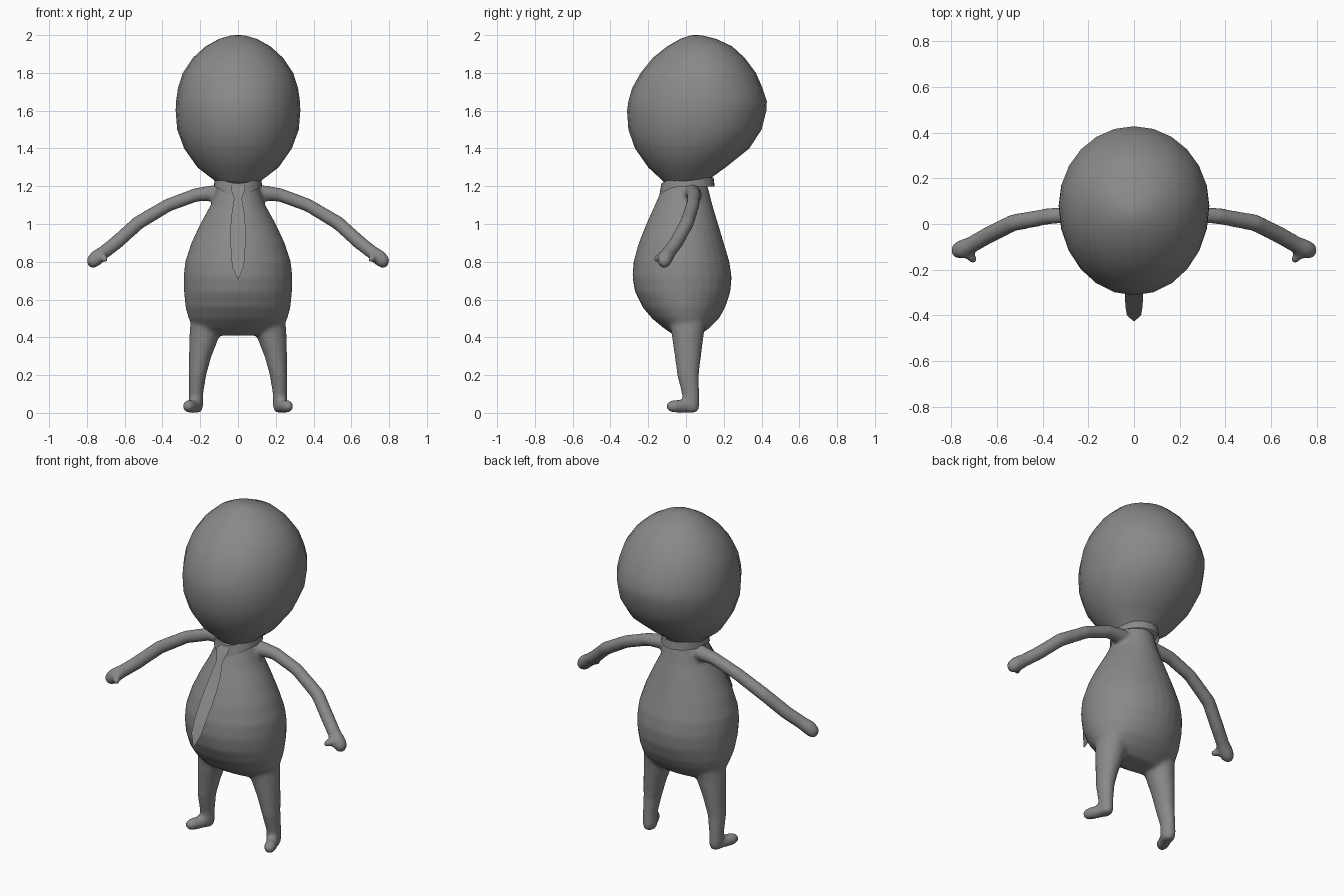
import bpy, bmesh, math
from mathutils import Vector

if "Cube" in bpy.data.objects:
    bpy.data.objects.remove(bpy.data.objects["Cube"])

grey = bpy.data.materials.new("grey")
grey.diffuse_color = (0.25, 0.25, 0.25, 1)
grey.use_nodes = True
grey.node_tree.nodes["Principled BSDF"].inputs["Base Color"].default_value = grey.diffuse_color


def finish(bm, name, smooth=True):
    bmesh.ops.recalc_face_normals(bm, faces=bm.faces)
    for f in bm.faces:
        f.smooth = smooth
    me = bpy.data.meshes.new(name)
    bm.to_mesh(me)
    bm.free()
    me.materials.append(grey)
    ob = bpy.data.objects.new(name, me)
    bpy.context.collection.objects.link(ob)
    return ob


def skin(bm, rings, caps=True):
    """Bridge a list of point rings into a closed surface."""
    vs = [[bm.verts.new(p) for p in r] for r in rings]
    n = len(vs[0])
    for a, b in zip(vs, vs[1:]):
        for i in range(n):
            j = (i + 1) % n
            bm.faces.new((a[i], a[j], b[j], b[i]))
    if caps:
        bm.faces.new(vs[0])
        bm.faces.new(vs[-1])


def loft(bm, rows, n=24, split=0.5, side=1):
    """rows: (z, centre x, half width, front y, back y)"""
    rings = []
    for z, cx, hw, yf, yb in rows:
        cy = yf + split * (yb - yf)
        ring = []
        for i in range(n):
            a = 2 * math.pi * i / n
            s = math.sin(a)
            ring.append((side * (cx + hw * math.cos(a)),
                         cy + s * (yb - cy if s > 0 else cy - yf), z))
        rings.append(ring)
    skin(bm, rings)


def tube(bm, pts, side=1, n=14):
    """pts: (x, y, z, radius) along the limb"""
    ps = [Vector((side * p[0], p[1], p[2])) for p in pts]
    rings = []
    for i, p in enumerate(ps):
        t = (ps[min(i + 1, len(ps) - 1)] - ps[max(i - 1, 0)]).normalized()
        u = t.cross(Vector((0, 0, 1))).normalized()
        v = t.cross(u)
        r = pts[i][3]
        rings.append([p + r * (math.cos(2 * math.pi * k / n) * u
                               + math.sin(2 * math.pi * k / n) * v) for k in range(n)])
    skin(bm, rings)


# Head: egg shape, fuller at the back
bm = bmesh.new()
loft(bm, [(z, 0, w, f, b) for z, w, f, b in (
    (1.19, .09, -.09, .09), (1.235, .13, -.13, .12), (1.30, .215, -.20, .21),
    (1.40, .285, -.27, .335), (1.50, .322, -.305, .40), (1.60, .33, -.312, .425),
    (1.65, .328, -.305, .428), (1.72, .318, -.285, .405), (1.80, .292, -.24, .37),
    (1.88, .238, -.175, .31), (1.94, .172, -.10, .245), (1.98, .10, -.03, .16),
    (1.997, .04, .02, .09), (2.0, .012, .04, .065))], split=0.53)
finish(bm, "head")

# Body: torso, legs, feet, arms and hands fused into one smooth skin
bm = bmesh.new()
loft(bm, [(z, 0, w, f, b) for z, w, f, b in (
    (1.25, .10, -.10, .10), (1.18, .115, -.13, .12), (1.10, .145, -.165, .14),
    (1.00, .20, -.21, .17), (.90, .247, -.25, .20), (.80, .28, -.278, .23),
    (.72, .288, -.284, .242), (.64, .286, -.27, .235), (.56, .278, -.23, .208),
    (.50, .262, -.18, .175), (.45, .235, -.12, .125), (.41, .18, -.06, .07))], n=32)
for s in (1, -1):
    # leg
    loft(bm, [(.55, .16, .085, -.10, .12), (.42, .175, .082, -.077, .095),
              (.30, .20, .060, -.06, .08), (.20, .215, .047, -.047, .068),
              (.10, .222, .038, -.022, .07), (.04, .222, .038, -.02, .072),
              (.002, .222, .030, -.01, .062)], side=s)
    # foot
    tube(bm, [(.218, .04, .032, .02), (.222, .025, .033, .033), (.245, -.03, .034, .035),
              (.262, -.07, .035, .034), (.268, -.092, .035, .025),
              (.271, -.104, .035, .010)], s)
    # arm
    tube(bm, [(.03, .02, 1.14, .04), (.12, .035, 1.165, .044), (.22, .042, 1.155, .037),
              (.37, .035, 1.10, .036), (.53, .005, 1.005, .038), (.64, -.05, .905, .038),
              (.71, -.09, .85, .037), (.75, -.11, .82, .042), (.775, -.118, .795, .036),
              (.79, -.122, .78, .018)], s)
    # thumb
    tube(bm, [(.735, -.11, .835, .02), (.715, -.14, .823, .022),
              (.702, -.162, .812, .018), (.697, -.172, .807, .007)], s)
body = finish(bm, "body")
rm = body.modifiers.new("fuse", 'REMESH')
rm.mode = 'VOXEL'
rm.voxel_size = 0.011
rm.use_smooth_shade = True
sm = body.modifiers.new("blend", 'SMOOTH')
sm.factor = 0.5
sm.iterations = 8

# Collar: thin open band dipping at the front
bm = bmesh.new()
top, low = [], []
N = 32
for i in range(N):
    a = 2 * math.pi * i / N
    dip = max(0, -math.sin(a)) ** 3
    x, y = math.cos(a), math.sin(a)
    top.append((.122 * x, .008 + .138 * y, 1.245 - .03 * dip))
    low.append((.128 * x, .005 + .147 * y, 1.198 - .05 * dip))
skin(bm, [top, low], caps=False)
finish(bm, "collar")

# Necktie: flat sheet hanging clear of the belly
bm = bmesh.new()
prev = None
for w, y, z in ((.035, -.135, 1.205), (.038, -.15, 1.185), (.02, -.175, 1.135),
                (.033, -.215, 1.06), (.039, -.26, .99), (.04, -.315, .91),
                (.037, -.365, .84), (.031, -.40, .775), (.004, -.424, .712)):
    cur = [bm.verts.new((-w, y, z)), bm.verts.new((w, y, z))]
    if prev:
        bm.faces.new((prev[0], cur[0], cur[1], prev[1]))
    prev = cur
finish(bm, "necktie")
